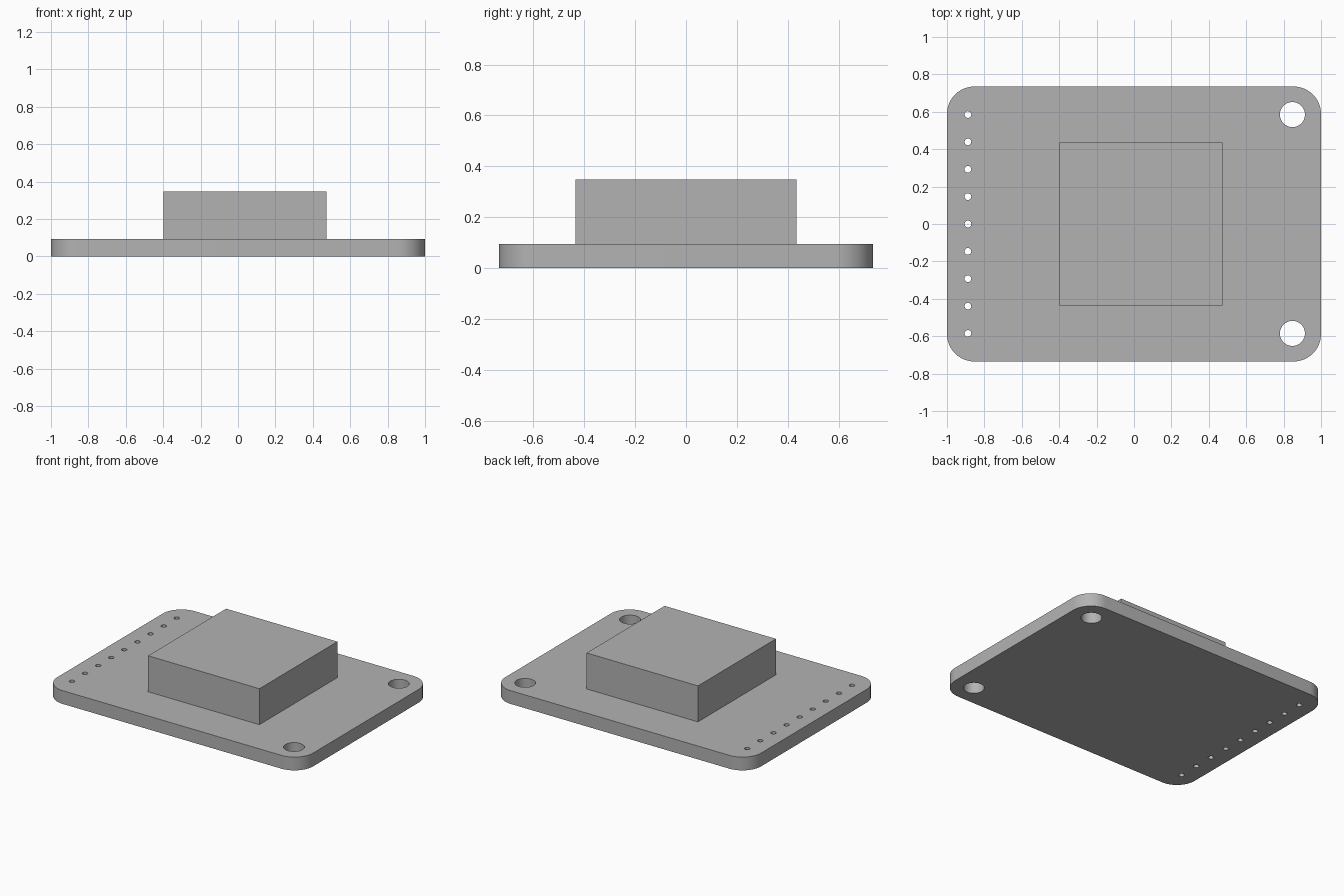
import bpy
import bmesh
from math import cos, sin, pi, radians

HALF_X, HALF_Y, THICK, CORNER = 1.0, 0.735, 0.094, 0.147
HOLE_Y = 0.585

cube = bpy.data.objects.get("Cube")
if cube:
    bpy.data.objects.remove(cube, do_unlink=True)

# One plain grey for everything
grey = bpy.data.materials.new("plain grey")
grey.use_nodes = True
colour = (0.45, 0.45, 0.45, 1)
grey.diffuse_color = colour
grey.node_tree.nodes["Principled BSDF"].inputs["Base Color"].default_value = colour


def arc(cx, cy, radius, start, sweep, steps):
    return [(cx + radius * cos(start + sweep * i / steps),
             cy + radius * sin(start + sweep * i / steps)) for i in range(steps + 1)]


def circle(cx, cy, radius, steps):
    return arc(cx, cy, radius, 0, 2 * pi, steps)[:-1]


def add_loop(bm, points):
    verts = [bm.verts.new((x, y, 0)) for x, y in points]
    for a, b in zip(verts, verts[1:] + verts[:1]):
        bm.edges.new((a, b))


def finish(bm, name):
    bmesh.ops.recalc_face_normals(bm, faces=bm.faces[:])
    mesh = bpy.data.meshes.new(name)
    bm.to_mesh(mesh)
    bm.free()
    mesh.materials.append(grey)
    obj = bpy.data.objects.new(name, mesh)
    bpy.context.collection.objects.link(obj)
    return obj


# Board: rounded outline with mounting holes and a row of pin holes
bm = bmesh.new()
outline = []
for i, (sx, sy) in enumerate([(1, 1), (-1, 1), (-1, -1), (1, -1)]):
    outline += arc(sx * (HALF_X - CORNER), sy * (HALF_Y - CORNER),
                   CORNER, i * pi / 2, pi / 2, 16)
add_loop(bm, outline)
for side in (-1, 1):
    add_loop(bm, circle(0.847, side * HOLE_Y, 0.067, 48))
for i in range(9):
    add_loop(bm, circle(-0.888, HOLE_Y * (i - 4) / 4, 0.018, 24))
bmesh.ops.triangle_fill(bm, edges=bm.edges[:], use_beauty=True, normal=(0, 0, 1))
raised = bmesh.ops.extrude_face_region(bm, geom=bm.faces[:], use_keep_orig=True)["geom"]
bmesh.ops.translate(bm, vec=(0, 0, THICK),
                    verts=[g for g in raised if isinstance(g, bmesh.types.BMVert)])
board = finish(bm, "circuit_board")
bpy.ops.object.select_all(action='DESELECT')
board.select_set(True)
bpy.context.view_layer.objects.active = board
bpy.ops.object.shade_smooth_by_angle(angle=radians(30))

# Square component block on top of the board
bm = bmesh.new()
bmesh.ops.create_cube(bm, size=1)
bmesh.ops.scale(bm, vec=(0.87, 0.87, 0.254), verts=bm.verts[:])
block = finish(bm, "component_block")
block.location = (0.037, 0, THICK + 0.127)
